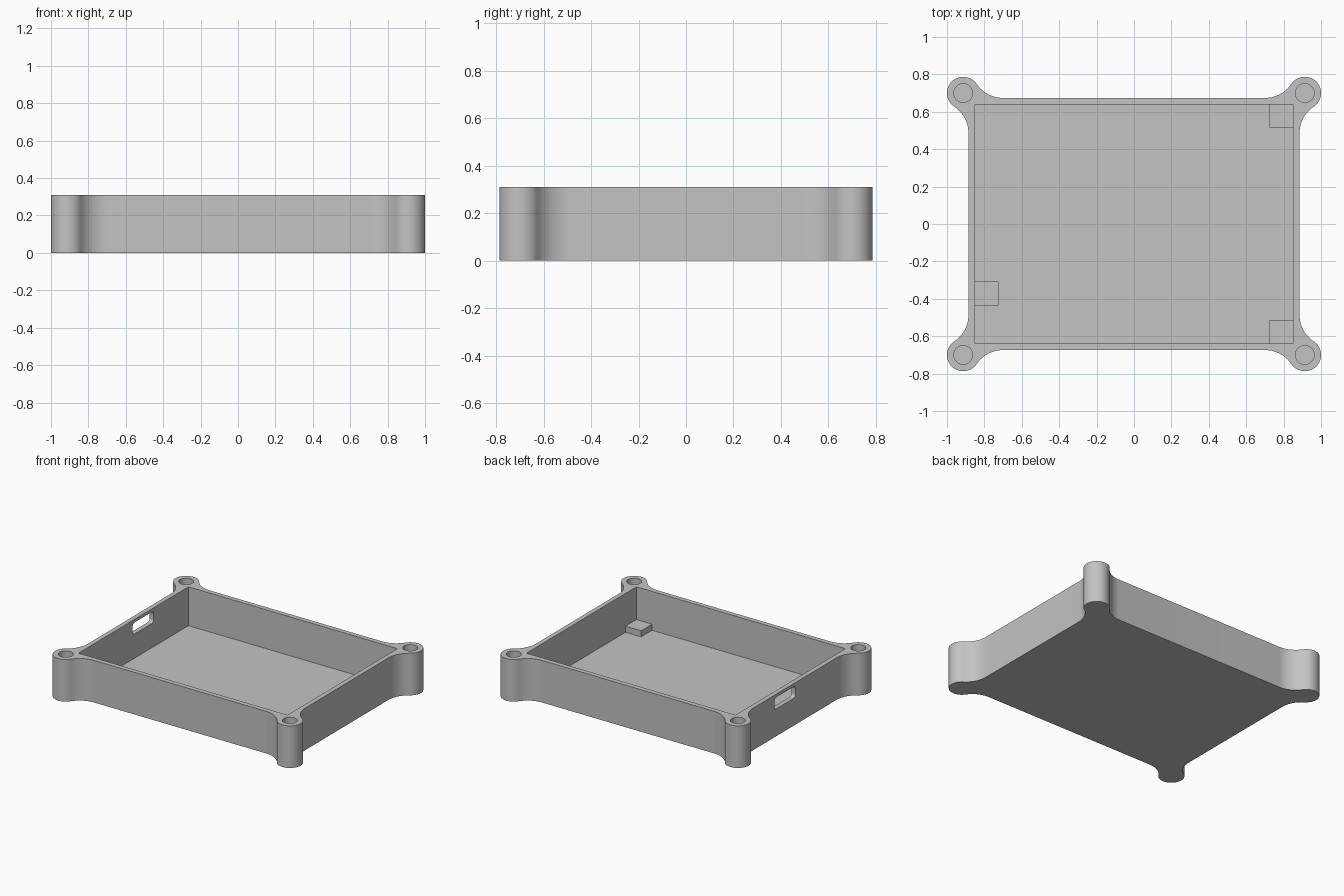
import bpy, bmesh
from math import pi, sin, cos, sqrt, atan2

if "Cube" in bpy.data.objects:
    bpy.data.objects.remove(bpy.data.objects["Cube"])

HALF_X, HALF_Y, HEIGHT = 0.885, 0.674, 0.31    # outer walls
IN_X, IN_Y, FLOOR = 0.851, 0.639, 0.024        # cavity
BOSS_X, BOSS_Y, BOSS_R = 0.913, 0.70, 0.087    # screw bosses
HOLE_R, HOLE_Z, FILLET = 0.05, 0.03, 0.17

grey = bpy.data.materials.new("grey plastic")
grey.diffuse_color = (0.55, 0.55, 0.55, 1)
grey.use_nodes = True
grey.node_tree.nodes["Principled BSDF"].inputs["Base Color"].default_value = grey.diffuse_color


def arc(cx, cy, r, a0, a1, n):
    return [(cx + r * cos(a0 + (a1 - a0) * i / n),
             cy + r * sin(a0 + (a1 - a0) * i / n)) for i in range(n + 1)]


def prism(name, pts, lo, hi, axis="z"):
    """Extrude a closed counter-clockwise outline along z or x."""
    place = (lambda u, v, w: (u, v, w)) if axis == "z" else (lambda u, v, w: (w, u, v))
    bm = bmesh.new()
    bottom = [bm.verts.new(place(u, v, lo)) for u, v in pts]
    top = [bm.verts.new(place(u, v, hi)) for u, v in pts]
    bm.faces.new(bottom[::-1])
    bm.faces.new(top)
    n = len(pts)
    for i in range(n):
        j = (i + 1) % n
        bm.faces.new((bottom[i], bottom[j], top[j], top[i]))
    mesh = bpy.data.meshes.new(name)
    bm.to_mesh(mesh)
    bm.free()
    mesh.materials.append(grey)
    ob = bpy.data.objects.new(name, mesh)
    bpy.context.collection.objects.link(ob)
    return ob


def rect(x0, x1, y0, y1):
    return [(x0, y0), (x1, y0), (x1, y1), (x0, y1)]


def select(ob):
    bpy.ops.object.select_all(action="DESELECT")
    ob.select_set(True)
    bpy.context.view_layer.objects.active = ob


def cut(ob, cutter):
    cutter.hide_render = True
    mod = ob.modifiers.new("cut", "BOOLEAN")
    mod.operation, mod.solver, mod.object = "DIFFERENCE", "EXACT", cutter
    select(ob)
    bpy.ops.object.modifier_apply(modifier=mod.name)
    bpy.data.objects.remove(cutter, do_unlink=True)


# Outline of one corner: wall fillet, round boss, wall fillet
reach = FILLET + BOSS_R
ox, oy = HALF_X + FILLET - BOSS_X, HALF_Y + FILLET - BOSS_Y
dy, dx = sqrt(reach ** 2 - ox ** 2), sqrt(reach ** 2 - oy ** 2)
corner = arc(BOSS_X + ox, BOSS_Y - dy, FILLET, pi, atan2(dy, -ox), 14)
corner += arc(BOSS_X, BOSS_Y, BOSS_R, atan2(-dy, ox), atan2(oy, -dx), 36)[1:-1]
corner += arc(BOSS_X - dx, BOSS_Y + oy, FILLET, atan2(-oy, dx), -pi / 2, 14)

# Mirror the corner to all four quadrants
outline = corner + [(-x, y) for x, y in corner[::-1]]
outline += [(-x, -y) for x, y in corner] + [(x, -y) for x, y in corner[::-1]]
tray = prism("enclosure_tray", outline, 0, HEIGHT)

# Hollow interior
cut(tray, prism("cavity_cutter", rect(-IN_X, IN_X, -IN_Y, IN_Y), FLOOR, HEIGHT + 0.1))

# Blind screw holes
for sx in (-1, 1):
    for sy in (-1, 1):
        circle = arc(sx * BOSS_X, sy * BOSS_Y, HOLE_R, 0, 2 * pi, 40)[:-1]
        cut(tray, prism("hole_cutter", circle, HOLE_Z, HEIGHT + 0.1))

# Rounded connector slot in the left wall
y0, y1, z0, z1, r = -0.01, 0.235, 0.202, 0.287, 0.022
slot = []
for i, (cy, cz) in enumerate(((y1 - r, z1 - r), (y0 + r, z1 - r),
                              (y0 + r, z0 + r), (y1 - r, z0 + r))):
    slot += arc(cy, cz, r, i * pi / 2, (i + 1) * pi / 2, 8)
cut(tray, prism("slot_cutter", slot, -HALF_X - 0.1, -IN_X + 0.1, "x"))

select(tray)
bpy.ops.object.shade_smooth_by_angle()

# Board support blocks standing on the floor
SIZE, TOP, SINK = 0.127, FLOOR + 0.045, 0.01
for name, x0, x1, yb, yt in (
        ("support_back_right", IN_X - SIZE, IN_X + SINK, IN_Y - SIZE + 0.005, IN_Y + SINK),
        ("support_front_right", IN_X - SIZE, IN_X + SINK, -IN_Y - SINK, -IN_Y + SIZE),
        ("support_left", -IN_X - SINK, -IN_X + SIZE, -0.435, -0.308)):
    prism(name, rect(x0, x1, yb, yt), FLOOR - SINK, TOP)
